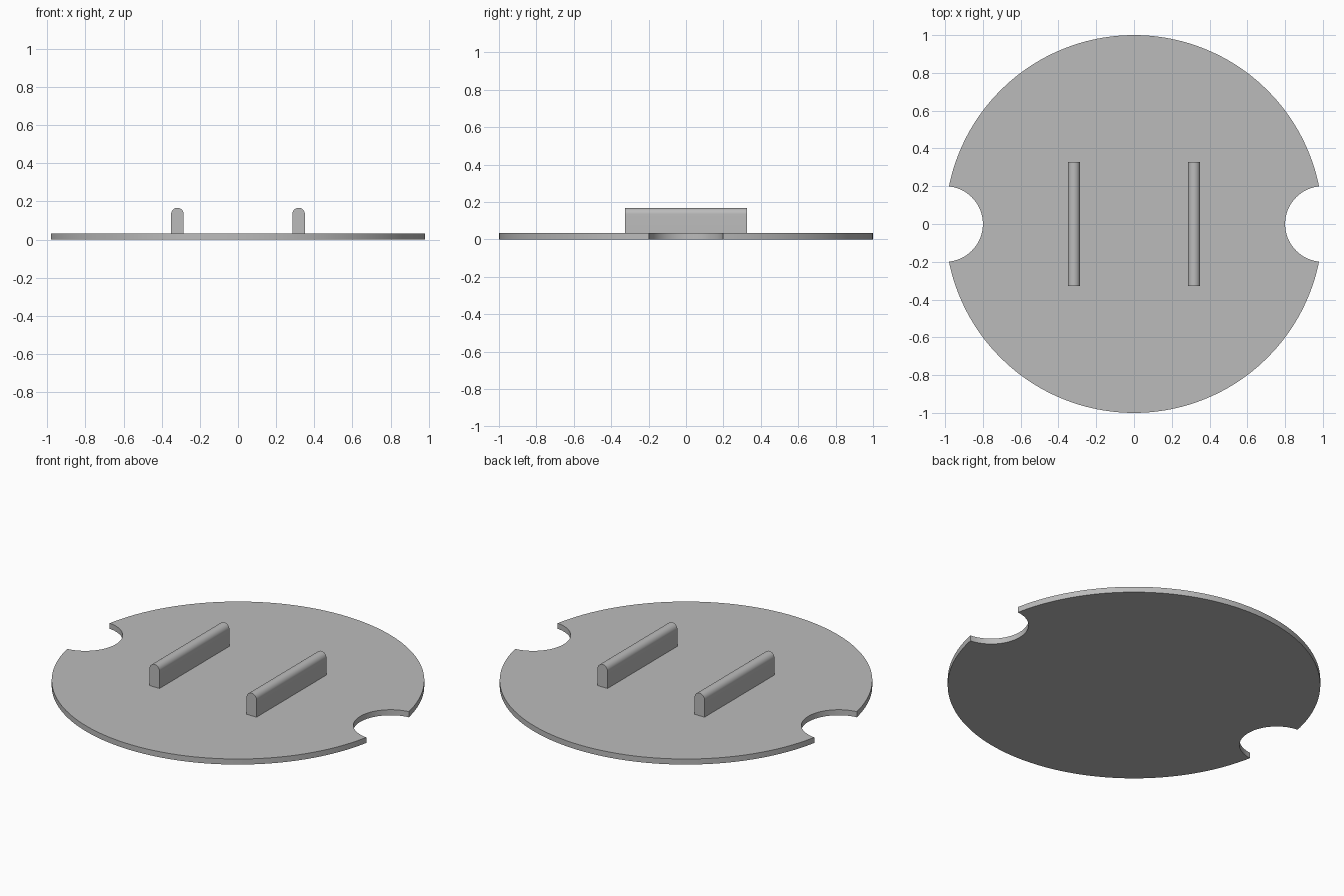
import bpy, bmesh, math
from mathutils import Vector

if "Cube" in bpy.data.objects:
    bpy.data.objects.remove(bpy.data.objects["Cube"])

THICK = 0.033
NOTCH_R = 0.2
RIB_X, RIB_HALF_W, RIB_HALF_L, RIB_TOP = 0.318, 0.0325, 0.327, 0.167

grey = bpy.data.materials.new("plain grey")
grey.use_nodes = True
colour = (0.5, 0.5, 0.5, 1)
grey.diffuse_color = colour
grey.node_tree.nodes["Principled BSDF"].inputs["Base Color"].default_value = colour


def arc(cx, cy, r, start, end, steps):
    """Points along an arc, both ends included."""
    angles = [start + (end - start) * i / steps for i in range(steps + 1)]
    return [(cx + r * math.cos(a), cy + r * math.sin(a)) for a in angles]


def extrude_profile(name, points, offset):
    """Fill a closed profile and extrude it along the offset."""
    bm = bmesh.new()
    face = bm.faces.new([bm.verts.new(p) for p in points])
    new = bmesh.ops.extrude_face_region(bm, geom=[face], use_keep_orig=True)
    verts = [v for v in new["geom"] if isinstance(v, bmesh.types.BMVert)]
    bmesh.ops.translate(bm, verts=verts, vec=Vector(offset))
    bmesh.ops.recalc_face_normals(bm, faces=bm.faces)
    mesh = bpy.data.meshes.new(name)
    bm.to_mesh(mesh)
    bm.free()
    mesh.materials.append(grey)
    obj = bpy.data.objects.new(name, mesh)
    bpy.context.collection.objects.link(obj)
    bpy.ops.object.select_all(action="DESELECT")
    obj.select_set(True)
    bpy.context.view_layer.objects.active = obj
    bpy.ops.object.shade_smooth_by_angle(angle=math.radians(30))
    return obj


# Round plate with a circular notch at each side
rim = 2 * math.asin(NOTCH_R / 2)            # rim angle where a notch begins
bite = math.pi / 2 + rim / 2                # notch angle where it meets the rim
half = arc(0, 0, 1, rim, math.pi - rim, 96)
half += arc(-1, 0, NOTCH_R, math.pi - bite, bite - math.pi, 40)[1:-1]
outline = half + [(-x, -y) for x, y in half]
extrude_profile("plate", [(x, y, 0) for x, y in outline], (0, 0, THICK))

# Two upright ribs with rounded tops
for side, name in ((1, "left_rib"), (-1, "right_rib")):
    x = side * RIB_X
    section = [(x - RIB_HALF_W, THICK), (x + RIB_HALF_W, THICK)]
    section += arc(x, RIB_TOP - RIB_HALF_W, RIB_HALF_W, 0, math.pi, 20)
    extrude_profile(name, [(px, -RIB_HALF_L, pz) for px, pz in section],
                    (0, 2 * RIB_HALF_L, 0))
